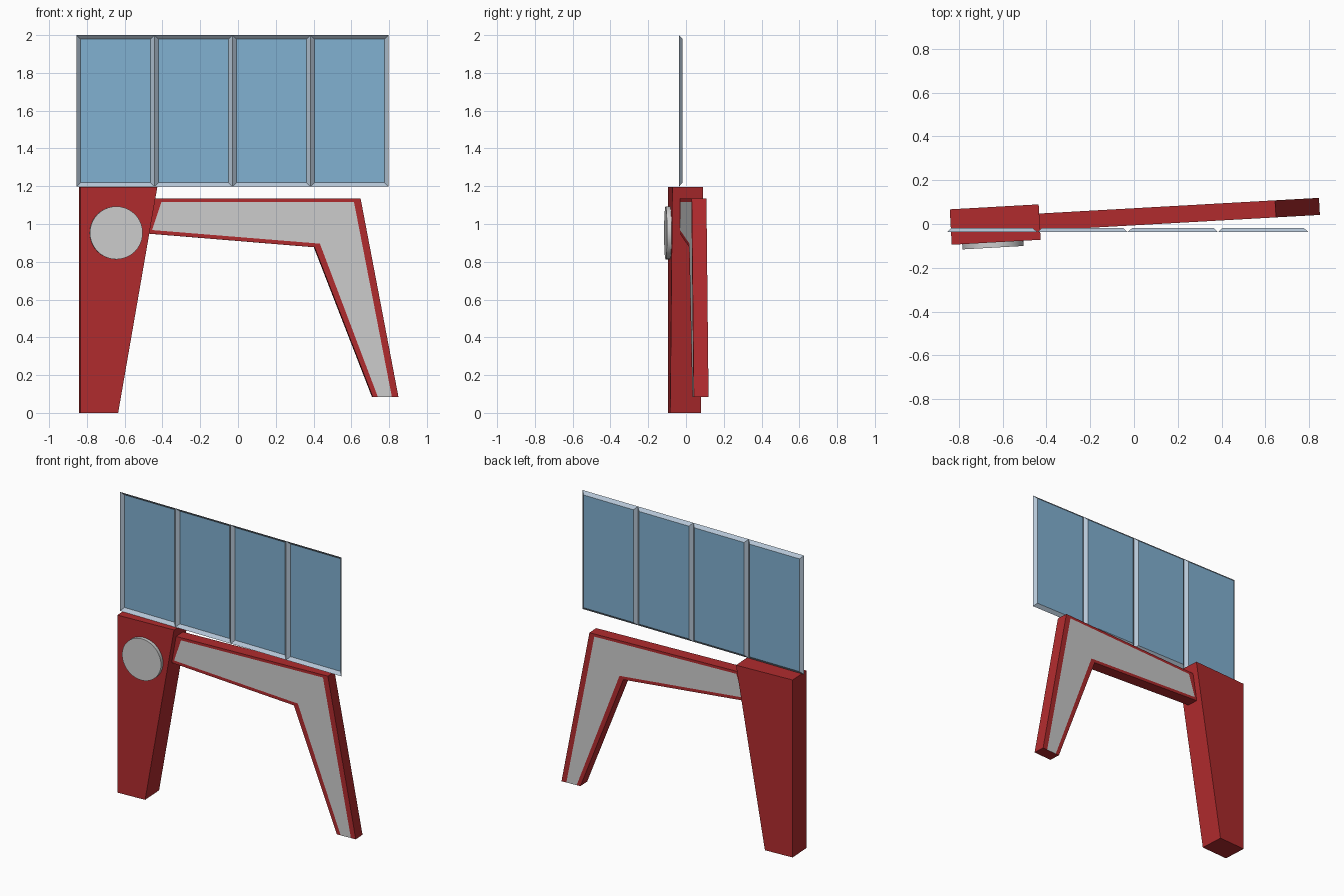
import bpy, bmesh, math
from mathutils import Matrix

cube = bpy.data.objects.get("Cube")
if cube:
    bpy.data.objects.remove(cube, do_unlink=True)


def material(name, rgb):
    m = bpy.data.materials.new(name)
    m.use_nodes = True
    m.diffuse_color = (*rgb, 1)
    m.node_tree.nodes["Principled BSDF"].inputs["Base Color"].default_value = (*rgb, 1)
    return m


RED = material("red paint", (0.44, 0.024, 0.027))
GREY = material("light grey", (0.62, 0.62, 0.62))
GLASS = material("blue glass", (0.22, 0.44, 0.64))
FRAME = material("blue grey frame", (0.47, 0.57, 0.68))

# The supports stand on a line turned slightly from the screen
TURN = Matrix.Translation((0, 0.033, 0)) @ Matrix.Rotation(math.atan(0.056), 4, "Z")


def make_object(name, bm, materials, matrix=None):
    mesh = bpy.data.meshes.new(name)
    bm.to_mesh(mesh)
    bm.free()
    for m in materials:
        mesh.materials.append(m)
    ob = bpy.data.objects.new(name, mesh)
    bpy.context.scene.collection.objects.link(ob)
    if matrix:
        ob.matrix_world = matrix
    return ob


def ring(bm, points, y):
    return [bm.verts.new((x, y, z)) for x, z in points]


# Tapered pillar
bm = bmesh.new()
profile = [(-0.839, 0), (-0.64, 0), (-0.432, 1.197), (-0.839, 1.197)]
front, back = ring(bm, profile, -0.081), ring(bm, profile, 0.081)
bm.faces.new(front)
bm.faces.new(back[::-1])
for i in range(4):
    j = (i + 1) % 4
    bm.faces.new((front[j], front[i], back[i], back[j]))
make_object("pillar", bm, [RED], TURN)

# Round badge on the pillar front
bm = bmesh.new()
bmesh.ops.create_cone(bm, cap_ends=True, segments=40, radius1=0.14, radius2=0.14, depth=0.03)
bmesh.ops.transform(bm, verts=bm.verts,
                    matrix=Matrix.Translation((-0.651, -0.09, 0.953)) @ Matrix.Rotation(math.pi / 2, 4, "X"))
disc = make_object("round_disc", bm, [GREY], TURN)
bpy.context.view_layer.objects.active = disc
disc.select_set(True)
bpy.ops.object.shade_smooth_by_angle(angle=math.radians(30))
disc.select_set(False)

# Bent arm with grey inlays on both sides; the inlay runs out at the foot
outer = [(-0.445, 1.134), (0.648, 1.134), (0.849, 0.083), (0.713, 0.083), (0.404, 0.877), (-0.475, 0.949)]
inner = [(-0.408, 1.116), (0.613, 1.116), (0.814, 0.083), (0.74, 0.083), (0.432, 0.896), (-0.458, 0.968)]
FOOT = 2
bm = bmesh.new()
sides = [(ring(bm, outer, y), ring(bm, inner, y)) for y in (-0.039, 0.039)]
for o, n in sides:
    bm.faces.new(n).material_index = 1
    for i in range(6):
        if i != FOOT:
            j = (i + 1) % 6
            bm.faces.new((o[i], o[j], n[j], n[i]))
(fo, fi), (bo, bi) = sides
for i in range(6):
    j = (i + 1) % 6
    if i == FOOT:
        bm.faces.new((fo[i], fi[i], fi[j], fo[j], bo[j], bi[j], bi[i], bo[i]))
    else:
        bm.faces.new((fo[i], fo[j], bo[j], bo[i]))
bmesh.ops.recalc_face_normals(bm, faces=bm.faces)
make_object("bent_arm", bm, [RED, GREY], TURN)

# Four shallow trays: sloping frame around a set-back pane
WIDTH, LEFT, LOW, HIGH, INSET = 0.413, -0.855, 1.198, 2.0, 0.021


def rectangle(x, d):
    return [(x + d, LOW + d), (x + WIDTH - d, LOW + d), (x + WIDTH - d, HIGH - d), (x + d, HIGH - d)]


for k in range(4):
    x = LEFT + k * WIDTH
    bm = bmesh.new()
    rim, pane = ring(bm, rectangle(x, 0), -0.037), ring(bm, rectangle(x, INSET), -0.018)
    bm.faces.new(pane).material_index = 1
    for i in range(4):
        j = (i + 1) % 4
        bm.faces.new((rim[i], rim[j], pane[j], pane[i]))
    make_object(f"screen_panel_{k + 1}", bm, [FRAME, GLASS])
